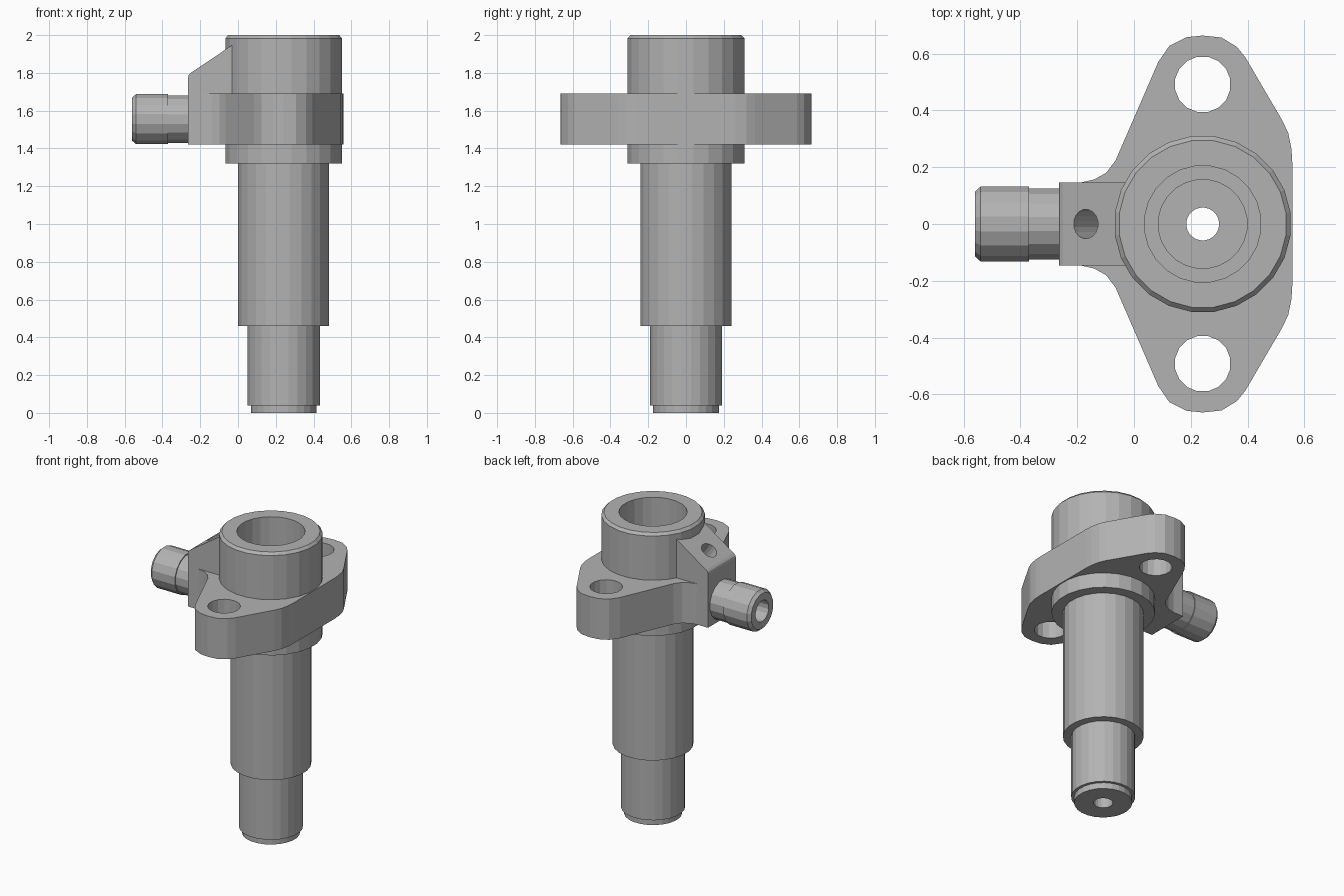
import bpy, bmesh, math
from mathutils import Matrix, Vector

if "Cube" in bpy.data.objects:
    bpy.data.objects.remove(bpy.data.objects["Cube"])

AXIS_X = 0.242      # axis of the main sleeve
PORT_Z = 1.555      # height of the side port
FLANGE = (1.42, 1.69)
HALF_W = 0.146      # half width of the port boss

steel = bpy.data.materials.new("grey steel")
steel.use_nodes = True
GREY = (0.45, 0.45, 0.45, 1)
steel.diffuse_color = GREY
steel.node_tree.nodes["Principled BSDF"].inputs["Base Color"].default_value = GREY


def finish(name, bm, matrix=Matrix()):
    bmesh.ops.recalc_face_normals(bm, faces=bm.faces)
    bm.transform(matrix)
    mesh = bpy.data.meshes.new(name)
    bm.to_mesh(mesh)
    bm.free()
    mesh.materials.append(steel)
    obj = bpy.data.objects.new(name, mesh)
    bpy.context.collection.objects.link(obj)
    return obj


def lathe(name, profile, sides, matrix):
    """Closed solid of revolution from (radius, height) pairs."""
    bm = bmesh.new()
    rings = []
    for r, h in profile:
        rings.append([bm.verts.new((r * math.cos(a), r * math.sin(a), h))
                      for a in (math.tau * (i + 0.5) / sides for i in range(sides))])
    for low, high in zip(rings, rings[1:]):
        for i in range(sides):
            j = (i + 1) % sides
            bm.faces.new((low[i], low[j], high[j], high[i]))
    bm.faces.new(rings[0])
    bm.faces.new(rings[-1])
    return finish(name, bm, matrix)


def prism(name, outline, depth):
    """Extrude an outline of 3D points along a vector."""
    bm = bmesh.new()
    face = bm.faces.new([bm.verts.new(p) for p in outline])
    side = bmesh.ops.extrude_face_region(bm, geom=[face])["geom"]
    moved = [v for v in side if isinstance(v, bmesh.types.BMVert)]
    bmesh.ops.translate(bm, verts=moved, vec=depth)
    return finish(name, bm)


def combine(target, other, operation):
    mod = target.modifiers.new(other.name, 'BOOLEAN')
    mod.operation = operation
    mod.solver = 'EXACT'
    mod.object = other
    bpy.context.view_layer.objects.active = target
    bpy.ops.object.modifier_apply(modifier=mod.name)
    bpy.data.objects.remove(other)


def along(origin, direction):
    turn = Vector(direction).to_track_quat('Z', 'Y').to_matrix().to_4x4()
    return Matrix.Translation(origin) @ turn


upright = Matrix.Translation((AXIS_X, 0, 0))

# Stepped sleeve
body = lathe("sensor_sleeve", [
    (0.175, 0), (0.175, 0.04), (0.193, 0.04), (0.193, 0.46), (0.243, 0.46),
    (0.243, 1.32), (0.312, 1.32), (0.312, 1.983), (0.296, 2)], 24, upright)

# Two-lobed mounting flange, back half of the outline mirrored to the front
half = [(-0.264, HALF_W), (-0.188, HALF_W), (-0.14, 0.157), (-0.097, 0.181),
        (-0.065, 0.224), (0.086, 0.572), (0.125, 0.628), (0.185, 0.658),
        (0.242, 0.664), (0.308, 0.657), (0.361, 0.625), (0.392, 0.588),
        (0.523, 0.364), (0.544, 0.319), (0.555, 0.262), (0.558, 0.21)]
outline = half + [(x, -y) for x, y in reversed(half)]
flange = prism("flange", [(x, y, FLANGE[0]) for x, y in outline],
               (0, 0, FLANGE[1] - FLANGE[0]))

# Sloped boss that carries the side port
boss = prism("port_boss", [(x, -HALF_W, z) for x, z in (
    (-0.264, 1.5), (0, 1.5), (0, 1.968), (-0.25, 1.8), (-0.261, 1.788),
    (-0.264, 1.775))], (0, 2 * HALF_W, 0))

# Side port with a collar and chamfered mouth
port = lathe("side_port", [
    (0.128, 0), (0.128, 0.17), (0.135, 0.17), (0.135, 0.34), (0.117, 0.36)],
    16, along((-0.2, 0, PORT_Z), (-1, 0, 0)))

for part in (flange, boss, port):
    combine(body, part, 'UNION')

# Stepped main bore
cutters = [lathe("main_bore", [
    (0.058, -0.1), (0.058, 0.1), (0.157, 0.1), (0.157, 0.5),
    (0.206, 0.5), (0.206, 2.1)], 24, upright)]

# Bolt holes
for side in (-1, 1):
    cutters.append(lathe("bolt_hole", [(0.099, 1.3), (0.099, 1.8)], 16,
                         Matrix.Translation((AXIS_X, side * 0.492, 0))))

# Port passage and the drilled hole square to the boss slope
cutters.append(lathe("port_passage", [(0.07, 0), (0.07, 0.58)], 16,
                     along((-0.6, 0, PORT_Z), (1, 0, 0))))
cutters.append(lathe("slope_hole", [(0.052, -0.1), (0.052, 0.29)], 16,
                     along((-0.17, 0, 1.854), (0.558, 0, -0.83))))

for cutter in cutters:
    combine(body, cutter, 'DIFFERENCE')
